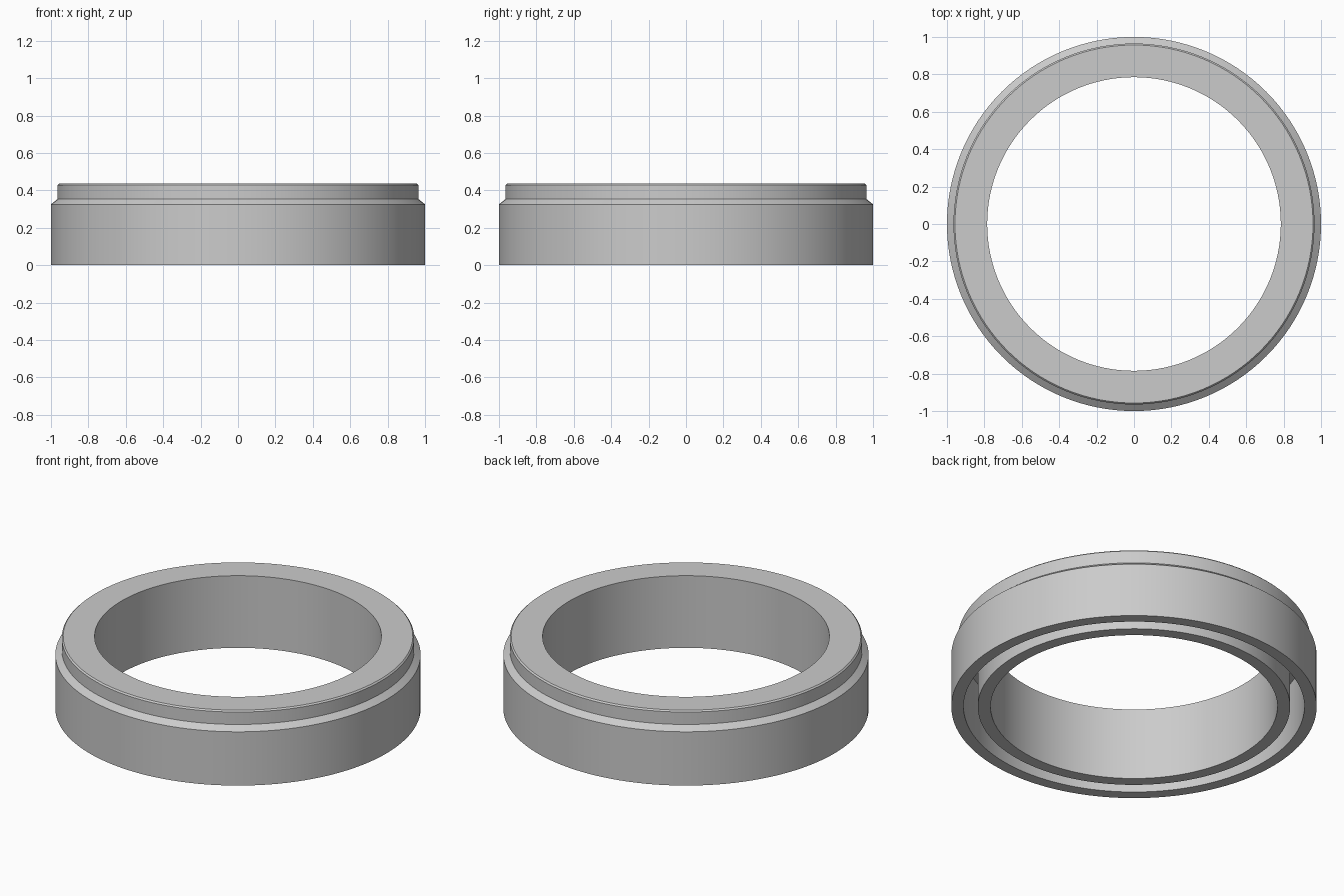
import bpy
import bmesh
import math

cube = bpy.data.objects.get("Cube")
if cube:
    bpy.data.objects.remove(cube, do_unlink=True)

SEGMENTS = 128

# Plain grey metal
grey = bpy.data.materials.new("grey_metal")
grey.use_nodes = True
colour = (0.6, 0.6, 0.6, 1.0)
grey.diffuse_color = colour
grey.node_tree.nodes["Principled BSDF"].inputs["Base Color"].default_value = colour


def lathe(name, profile, material):
    """Revolve a closed (radius, height) profile around z."""
    bm = bmesh.new()
    verts = [bm.verts.new((r, 0, z)) for r, z in profile]
    edges = [bm.edges.new((a, b)) for a, b in zip(verts, verts[1:] + verts[:1])]
    bmesh.ops.spin(bm, geom=verts + edges, cent=(0, 0, 0), axis=(0, 0, 1),
                   angle=math.tau, steps=SEGMENTS, use_merge=True)
    bmesh.ops.remove_doubles(bm, verts=bm.verts, dist=1e-5)
    bmesh.ops.recalc_face_normals(bm, faces=bm.faces)
    mesh = bpy.data.meshes.new(name)
    bm.to_mesh(mesh)
    bm.free()
    mesh.materials.append(material)
    obj = bpy.data.objects.new(name, mesh)
    bpy.context.collection.objects.link(obj)
    bpy.ops.object.select_all(action="DESELECT")
    obj.select_set(True)
    bpy.context.view_layer.objects.active = obj
    bpy.ops.object.shade_smooth_by_angle(angle=math.radians(25))
    return obj


# Stepped ring: outer skirt, chamfered shoulder, top lip, bore, groove underneath
lathe("stepped_ring", [
    (1.0, 0.0), (1.0, 0.325),          # outer skirt
    (0.965, 0.353), (0.965, 0.428),    # shoulder and lip
    (0.957, 0.436), (0.785, 0.436),    # bevelled top
    (0.785, 0.0), (0.855, 0.0),        # bore and inner wall foot
    (0.855, 0.36), (0.933, 0.36),      # underside groove
    (0.933, 0.0),
], grey)
